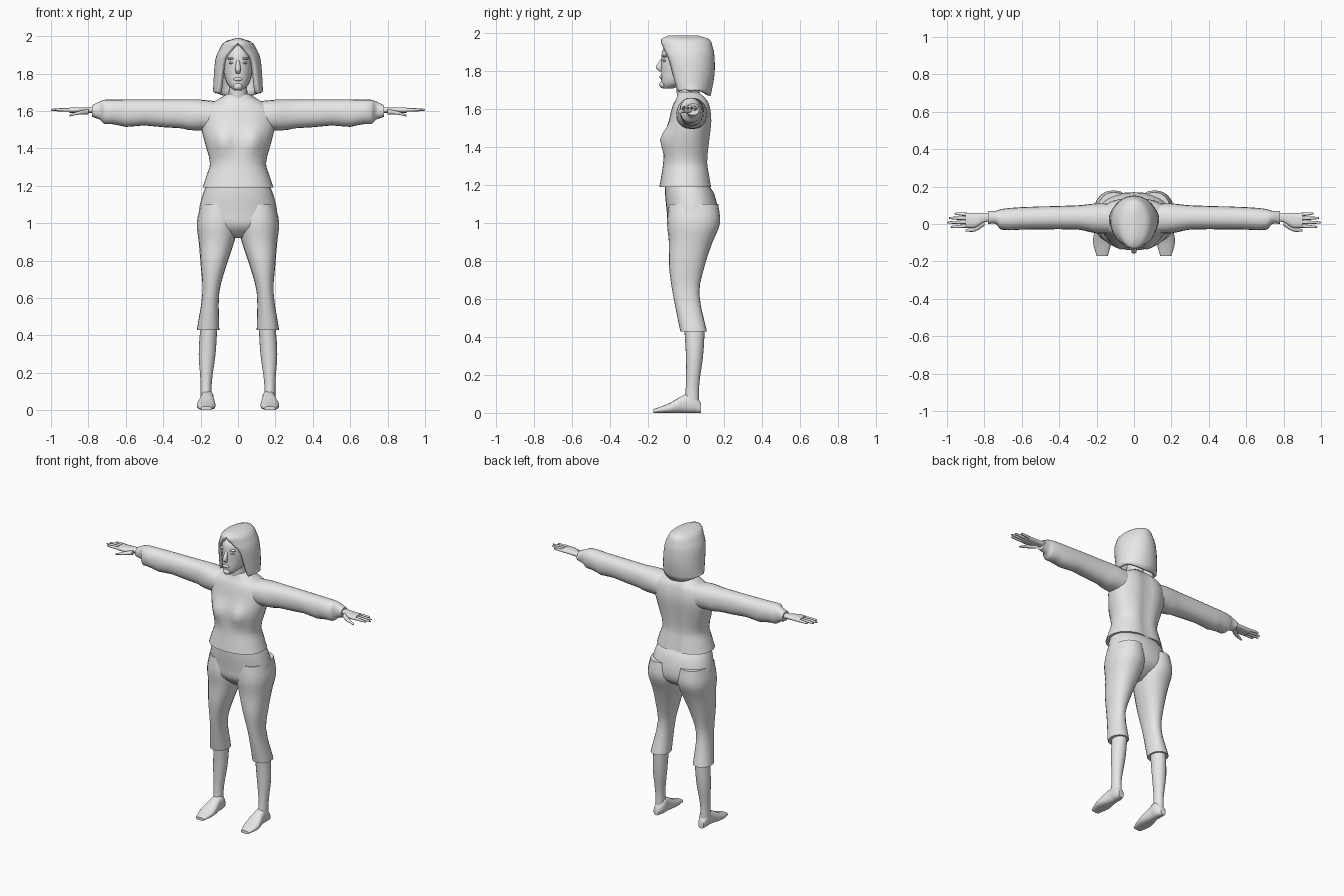
import bpy, bmesh, math
from mathutils import Vector

if "Cube" in bpy.data.objects:
    bpy.data.objects.remove(bpy.data.objects["Cube"], do_unlink=True)

colour = (0.8, 0.8, 0.8, 1)
grey = bpy.data.materials.new("plain grey")
grey.use_nodes = True
grey.diffuse_color = colour
grey.node_tree.nodes["Principled BSDF"].inputs["Base Color"].default_value = colour


def finish(name, bm, mirror=False):
    """Turn a bmesh into a smooth shaded object, mirrored to the other side if asked."""
    mesh = bpy.data.meshes.new(name)
    bm.to_mesh(mesh)
    bm.free()
    obj = bpy.data.objects.new(name, mesh)
    bpy.context.collection.objects.link(obj)
    mesh.materials.append(grey)
    bpy.ops.object.select_all(action='DESELECT')
    obj.select_set(True)
    bpy.context.view_layer.objects.active = obj
    bpy.ops.object.shade_smooth_by_angle(angle=math.radians(55))
    if mirror:
        obj.modifiers.new("mirror", 'MIRROR').use_mirror_merge = False
    return obj


def smooth_rows(rows, steps=3):
    """Fill in rows along a smooth curve; the first value of each row is its position."""
    last = len(rows) - 1

    def slope(i, k):
        before, after = rows[max(i - 1, 0)], rows[min(i + 1, last)]
        return (after[k] - before[k]) / (after[0] - before[0])

    result = []
    for i in range(last):
        start, end = rows[i], rows[i + 1]
        span = end[0] - start[0]
        for step in range(steps):
            t = step / steps
            ease = t * t * (3 - 2 * t)
            lead, trail = t * (1 - t) ** 2 * span, t * t * (t - 1) * span
            result.append([start[0] + span * t] + [
                start[k] + (end[k] - start[k]) * ease + lead * slope(i, k) + trail * slope(i + 1, k)
                for k in range(1, len(start))])
    return result + [list(rows[last])]


def bridge(bm, rings, closed):
    """Join neighbouring rings of vertices with quads."""
    for upper, lower in zip(rings, rings[1:]):
        count = len(upper)
        for k in range(count if closed else count - 1):
            n = (k + 1) % count
            bm.faces.new((upper[k], upper[n], lower[n], lower[k]))


def loft(name, axis, rows, sides=20, power=1.0, mirror=False, shape=None):
    """Skin rows of (position, low, high, low, high): rounded rings across an axis."""
    bm = bmesh.new()
    u, v = [i for i in range(3) if i != axis]
    rings = []
    for pos, u_low, u_high, v_low, v_high in smooth_rows(rows):
        ring = []
        for k in range(sides):
            turn = math.tau * k / sides
            c, s = math.cos(turn), math.sin(turn)
            p = Vector()
            p[axis] = pos
            p[u] = (u_low + u_high + (u_high - u_low) * math.copysign(abs(c) ** power, c)) / 2
            p[v] = (v_low + v_high + (v_high - v_low) * math.copysign(abs(s) ** power, s)) / 2
            if shape:
                shape(p)
            ring.append(bm.verts.new(p))
        rings.append(ring)
    bridge(bm, rings, True)
    bm.faces.new(rings[0])
    bm.faces.new(rings[-1])
    bmesh.ops.recalc_face_normals(bm, faces=bm.faces)
    return finish(name, bm, mirror)


def centred(*rows):
    """Rows of (height, half width, front, back)."""
    return [(z, -half, half, front, back) for z, half, front, back in rows]


def blob(name, place, size, mirror=False):
    bm = bmesh.new()
    bmesh.ops.create_uvsphere(bm, u_segments=12, v_segments=8, radius=1)
    for vert in bm.verts:
        vert.co = Vector(p + c * s for p, c, s in zip(place, vert.co, size))
    return finish(name, bm, mirror)


# Torso of the top, with a bust and a soft groove down the back
def torso_shape(p):
    if p.y < 0:
        across, up = (abs(p.x) - 0.08) / 0.05, (p.z - 1.44) / 0.06
        p.y -= 0.035 * math.exp(-across ** 2 - up ** 2)
    else:
        p.y -= 0.015 * math.exp(-(p.x / 0.04) ** 2)


loft("top_torso", 2, centred(
    (1.19, 0.19, -0.14, 0.14), (1.25, 0.17, -0.13, 0.13), (1.32, 0.15, -0.12, 0.12),
    (1.44, 0.18, -0.11, 0.13), (1.54, 0.2, -0.09, 0.14), (1.62, 0.18, -0.07, 0.13),
    (1.66, 0.11, -0.05, 0.11), (1.69, 0.06, -0.04, 0.08)),
    sides=36, power=0.9, shape=torso_shape)


# Sleeves with slight folds below and gathered cuffs
def sleeve_folds(p):
    if p.z < 1.6:
        p.z += 0.006 * math.sin(40 * p.x)


loft("sleeves", 0, [
    (0.1, -0.05, 0.11, 1.5, 1.65), (0.2, -0.05, 0.11, 1.49, 1.66), (0.3, -0.03, 0.1, 1.51, 1.66),
    (0.6, -0.03, 0.09, 1.52, 1.66), (0.71, -0.03, 0.08, 1.53, 1.66),
    (0.74, 0, 0.07, 1.56, 1.65), (0.78, 0, 0.07, 1.57, 1.63)],
    power=0.9, mirror=True, shape=sleeve_folds)

# Hands
loft("palms", 0, [(x, front, 0.06, 1.59, 1.62) for x, front in
                  ((0.75, 0.01), (0.8, 0.01), (0.85, -0.02), (0.9, -0.02))],
     sides=14, power=0.8, mirror=True)

for i, (finger, tip) in enumerate((("index", 0.98), ("middle", 1), ("ring", 0.99), ("little", 0.96))):
    rows = []
    for share in (0, 0.5, 0.9, 1):
        x = 0.88 + (tip - 0.88) * share
        y = 0.02 * (i - 1.5) * (1 + share / 5) + 0.02
        r = 0.009 * (1 - 0.6 * share ** 6)
        rows.append((x, y - r, y + r, 1.606 - r, 1.606 + r))
    loft(finger + "_fingers", 0, rows, sides=8, mirror=True)

loft("thumbs", 0, [
    (0.8, -0.01, 0.03, 1.58, 1.61), (0.85, -0.04, -0.01, 1.58, 1.6), (0.9, -0.04, -0.03, 1.57, 1.58)],
    sides=10, mirror=True)

# Trousers: hips, then one cropped leg mirrored
loft("trouser_hips", 2, centred(
    (1.2, 0.17, -0.11, 0.12), (1.15, 0.19, -0.11, 0.15), (1.05, 0.21, -0.1, 0.17),
    (0.98, 0.19, -0.09, 0.15), (0.92, 0.03, -0.03, 0.06)), sides=28, power=0.9)
loft("trouser_legs", 2, [
    (1.1, 0.02, 0.2, -0.09, 0.17), (1, 0, 0.22, -0.1, 0.18), (0.9, 0.02, 0.21, -0.09, 0.14),
    (0.78, 0.06, 0.2, -0.09, 0.1), (0.63, 0.1, 0.19, -0.07, 0.07), (0.43, 0.1, 0.22, -0.03, 0.11)],
    power=0.9, mirror=True)

# Bare shins and feet
loft("shins", 2, [
    (0.46, 0.11, 0.2, -0.01, 0.1), (0.3, 0.12, 0.21, 0, 0.09),
    (0.15, 0.14, 0.2, 0, 0.07), (0.05, 0.14, 0.2, -0.01, 0.07)], mirror=True)
loft("feet", 1, [
    (0.08, 0.15, 0.19, 0, 0.05), (0.04, 0.13, 0.2, 0, 0.1), (0, 0.13, 0.2, 0, 0.1),
    (-0.09, 0.12, 0.22, 0, 0.05), (-0.17, 0.14, 0.2, 0, 0.02)], power=0.8, mirror=True)

# Neck and head
loft("neck", 2, centred((1.62, 0.07, -0.04, 0.09), (1.7, 0.05, -0.05, 0.07), (1.78, 0.05, -0.05, 0.07)))
loft("head", 2, centred(
    (1.71, 0.02, -0.12, -0.07), (1.74, 0.055, -0.13, 0.02), (1.8, 0.075, -0.13, 0.08),
    (1.87, 0.08, -0.13, 0.1), (1.92, 0.07, -0.12, 0.09), (1.96, 0.04, -0.08, 0.05)), sides=24)

# Face details
loft("nose", 2, centred(
    (1.8, 0.01, -0.14, -0.12), (1.82, 0.015, -0.16, -0.12), (1.87, 0.008, -0.13, -0.12)), sides=10)
blob("lips", (0, -0.13, 1.77), (0.025, 0.01, 0.01))
blob("chin", (0, -0.12, 1.73), (0.025, 0.02, 0.02))
blob("eyes", (0.034, -0.11, 1.857), (0.015, 0.015, 0.007), True)
blob("brows", (0.034, -0.11, 1.88), (0.024, 0.016, 0.007), True)

# Bobbed hair: horseshoe bands of (height, half width, front, back, half sweep), open at the face
bands = smooth_rows([
    (1.99, 0.01, -0.09, 0.06, 180), (1.97, 0.07, -0.13, 0.12, 180), (1.93, 0.1, -0.13, 0.14, 160),
    (1.88, 0.12, -0.13, 0.15, 140), (1.78, 0.13, -0.11, 0.15, 133), (1.67, 0.135, -0.08, 0.13, 128)])
bm = bmesh.new()
columns = 28
rings = []
for z, half, front, back, sweep in bands:
    ring = []
    for k in range(columns + 1):
        turn = math.radians(min(sweep, 180)) * (2 * k / columns - 1)
        y = (front + back + (back - front) * math.cos(turn)) / 2
        lift = 0.035 * math.sin(turn) ** 2 if z == bands[-1][0] else 0
        ring.append(bm.verts.new((half * math.sin(turn), y, z + lift)))
    rings.append(ring)
bridge(bm, rings, False)
bm.faces.new(rings[0][-2::-1])
bmesh.ops.remove_doubles(bm, verts=bm.verts, dist=0.0005)
hair = finish("hair", bm)
thickness = hair.modifiers.new("thickness", 'SOLIDIFY')
thickness.thickness = 0.022
thickness.offset = -1
